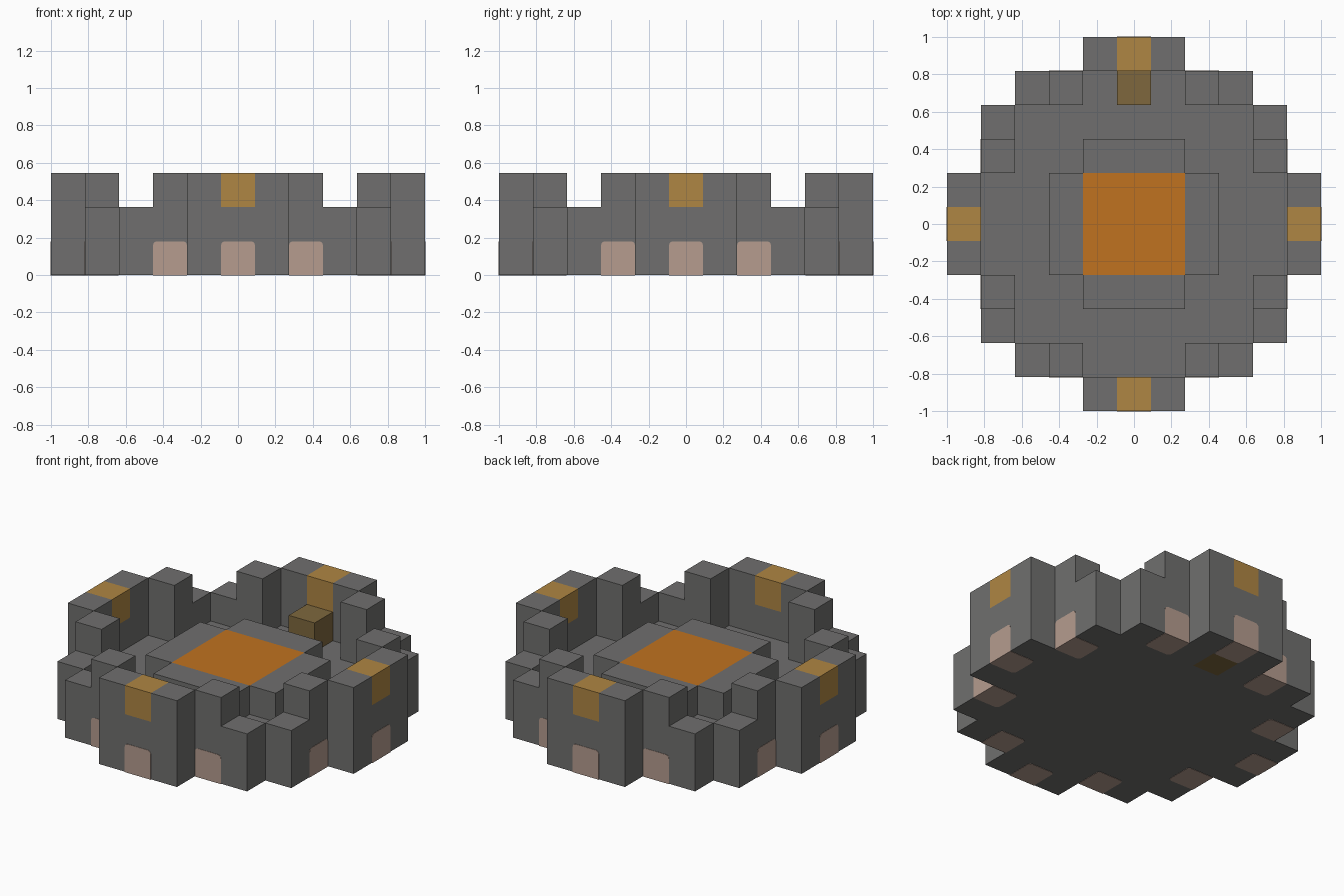
import bpy
import bmesh
from math import radians
from mathutils import Matrix, Vector

cube = bpy.data.objects.get("Cube")
if cube:
    bpy.data.objects.remove(cube, do_unlink=True)

U = 2 / 11        # one block of the building grid
LIFT = 0.002      # how far painted openings stand proud
SIDES = ["front", "left", "back", "right"]


def material(name, rgb):
    mat = bpy.data.materials.new(name)
    mat.use_nodes = True
    color = (*rgb, 1)
    mat.diffuse_color = color
    bsdf = next(n for n in mat.node_tree.nodes if n.type == "BSDF_PRINCIPLED")
    bsdf.inputs["Base Color"].default_value = color
    bsdf.inputs["Roughness"].default_value = 0.9
    return mat


STONE = material("grey stone", (0.16, 0.159, 0.156))
GOLD = material("dull gold", (0.43, 0.24, 0.056))
ORANGE = material("orange", (0.53, 0.168, 0.014))
PEACH = material("pale peach", (0.465, 0.335, 0.275))
BROWN = material("brown", (0.21, 0.137, 0.048))


def block(name, center, size, mat, turn=0, rounded=False):
    """Box in grid units, turned about z in quarter turns; z is its base."""
    x, y, z = center
    bm = bmesh.new()
    bmesh.ops.create_cube(bm, size=1)
    if rounded:
        # round every edge except those of the outer (-y) and bottom faces
        edges = [e for e in bm.edges
                 if not all(v.co.y < 0 for v in e.verts)
                 and not all(v.co.z < 0 for v in e.verts)]
        bmesh.ops.bevel(bm, geom=edges, offset=0.12, segments=3,
                        profile=0.5, affect="EDGES")
    bmesh.ops.scale(bm, vec=Vector(size) * U, verts=bm.verts)
    shift = Vector((x, y, z + size[2] / 2)) * U
    if rounded:
        shift += Vector((0, -LIFT, -LIFT))
    bmesh.ops.translate(bm, vec=shift, verts=bm.verts)
    bm.transform(Matrix.Rotation(radians(90 * turn), 4, "Z"))
    mesh = bpy.data.meshes.new(name)
    bm.to_mesh(mesh)
    bm.free()
    mesh.materials.append(mat)
    obj = bpy.data.objects.new(name, mesh)
    bpy.context.collection.objects.link(obj)
    return obj


# Floor and raised centre
block("floor", (0, 0, 0), (7, 7, 1), STONE)
block("centre_panel", (0, 0, 1), (3, 3, 1), ORANGE)

for turn, side in enumerate(SIDES):
    block(f"{side}_platform_edge", (0, -2, 1), (3, 1, 1), STONE, turn)

    # Outer wall with a gold block at the top
    block(f"{side}_wall_core", (0, -5, 0), (1, 1, 2), STONE, turn)
    block(f"{side}_gold_block", (0, -5, 2), (1, 1, 1), GOLD, turn)
    block(f"{side}_opening", (0, -5, 0), (1, 1, 1), PEACH, turn, rounded=True)

    # Floor strip behind the wall; the back one holds the brown block
    if side == "back":
        block("brown_block", (0, -4, 0), (1, 1, 2), BROWN, turn)
    else:
        block(f"{side}_floor_middle", (0, -4, 0), (1, 1, 1), STONE, turn)

    for s, end in ((-1, "a"), (1, "b")):
        block(f"{side}_wall_{end}", (s, -5, 0), (1, 1, 3), STONE, turn)
        block(f"{side}_floor_{end}", (s, -4, 0), (1, 1, 1), STONE, turn)
        # Stepped corner: tall pillar, then a low one
        block(f"{side}_tall_pillar_{end}", (s * 2, -4, 0), (1, 1, 3), STONE, turn)
        block(f"{side}_low_pillar_{end}", (s * 3, -4, 0), (1, 1, 2), STONE, turn)
        block(f"{side}_pillar_opening_{end}", (s * 2, -4, 0), (1, 1, 1),
              PEACH, turn, rounded=True)
